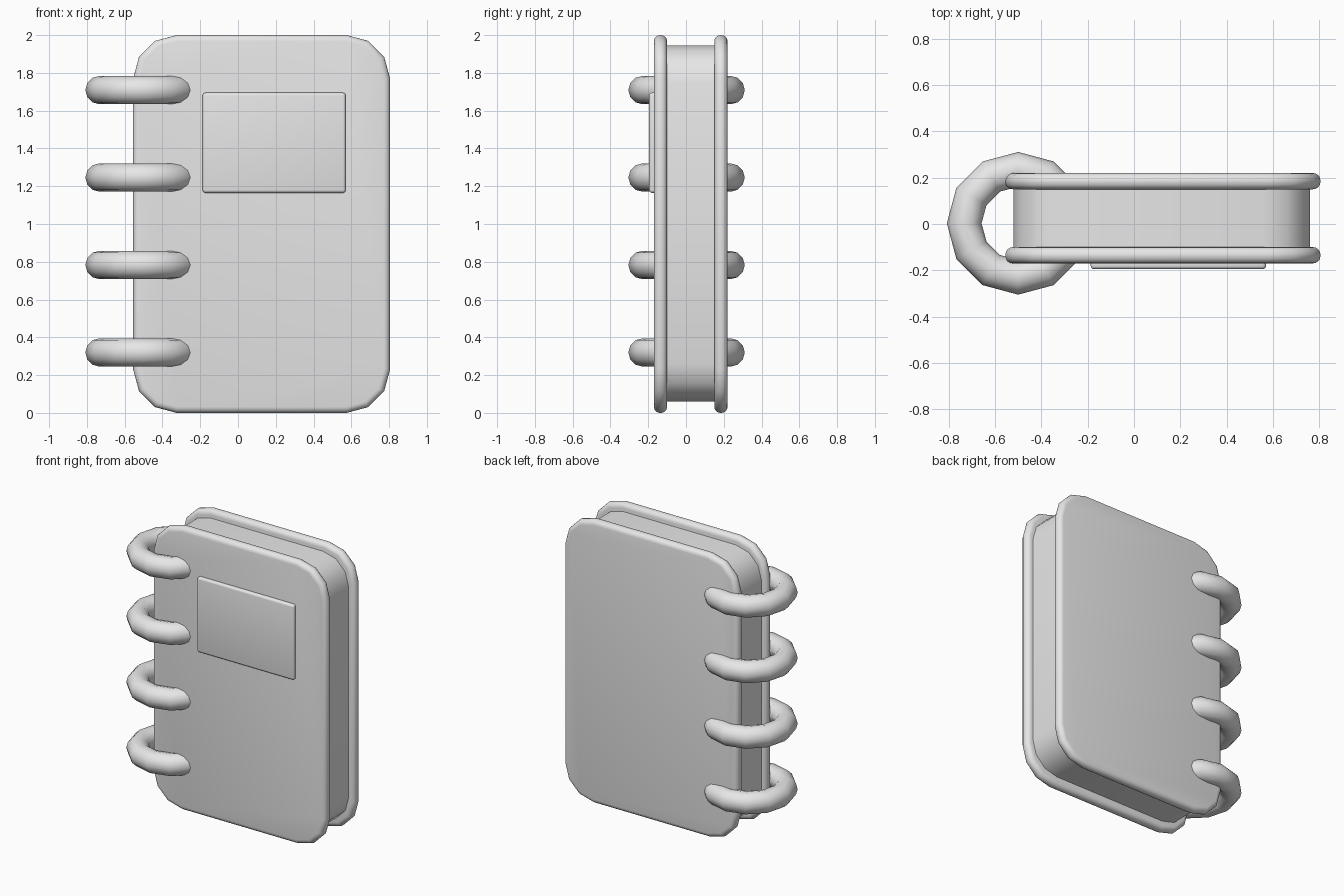
import bpy
import bmesh
from math import cos, sin, pi, radians

cube = bpy.data.objects.get("Cube")
if cube:
    bpy.data.objects.remove(cube)

grey = bpy.data.materials.new("plain_grey")
grey.use_nodes = True
grey.diffuse_color = (0.8, 0.8, 0.8, 1)
grey.node_tree.nodes["Principled BSDF"].inputs["Base Color"].default_value = (0.8, 0.8, 0.8, 1)


def slab(name, x, y, z, radius=0, bevel=0):
    """Upright rounded rectangle, extruded from y[0] to y[1]."""
    if radius:
        corners = [(x[1], z[1], 0), (x[0], z[1], 90), (x[0], z[0], 180), (x[1], z[0], 270)]
        outline = []
        for cx, cz, start in corners:
            ox = cx - radius if cx == x[1] else cx + radius
            oz = cz - radius if cz == z[1] else cz + radius
            for step in range(4):
                a = radians(start + 30 * step)
                outline.append((ox + radius * cos(a), oz + radius * sin(a)))
    else:
        outline = [(x[1], z[1]), (x[0], z[1]), (x[0], z[0]), (x[1], z[0])]
    bm = bmesh.new()
    face = bm.faces.new([bm.verts.new((px, y[0], pz)) for px, pz in outline])
    ext = bmesh.ops.extrude_face_region(bm, geom=[face])
    moved = [v for v in ext["geom"] if isinstance(v, bmesh.types.BMVert)]
    bmesh.ops.translate(bm, verts=moved, vec=(0, y[1] - y[0], 0))
    bmesh.ops.recalc_face_normals(bm, faces=bm.faces)
    mesh = bpy.data.meshes.new(name)
    bm.to_mesh(mesh)
    bm.free()
    mesh.materials.append(grey)
    mesh.shade_smooth()
    obj = bpy.data.objects.new(name, mesh)
    bpy.context.collection.objects.link(obj)
    if bevel:
        mod = obj.modifiers.new("rounded_rim", "BEVEL")
        mod.width = bevel
        mod.segments = 4
        mod.limit_method = "ANGLE"
        mod.angle_limit = radians(50)
    else:
        mesh.set_sharp_from_angle(angle=radians(40))
    return obj


# Covers and page block
for name, depth in (("front_cover", (-0.17, -0.10)), ("back_cover", (0.15, 0.22))):
    slab(name, (-0.555, 0.805), depth, (0, 2), 0.23, 0.032)
slab("pages", (-0.52, 0.76), (-0.12, 0.17), (0.06, 1.945), 0.2)

# Raised label on the front cover
slab("label", (-0.187, 0.57), (-0.195, -0.15), (1.165, 1.695), bevel=0.015)

# Binding rings
for i in range(4):
    bpy.ops.mesh.primitive_torus_add(
        major_segments=12, minor_segments=12, major_radius=0.233, minor_radius=0.075,
        location=(-0.5, 0.003, 0.32 + 0.463 * i))
    ring = bpy.context.object
    ring.name = f"binding_ring_{i + 1}"
    ring.data.materials.append(grey)
    ring.data.shade_smooth()
